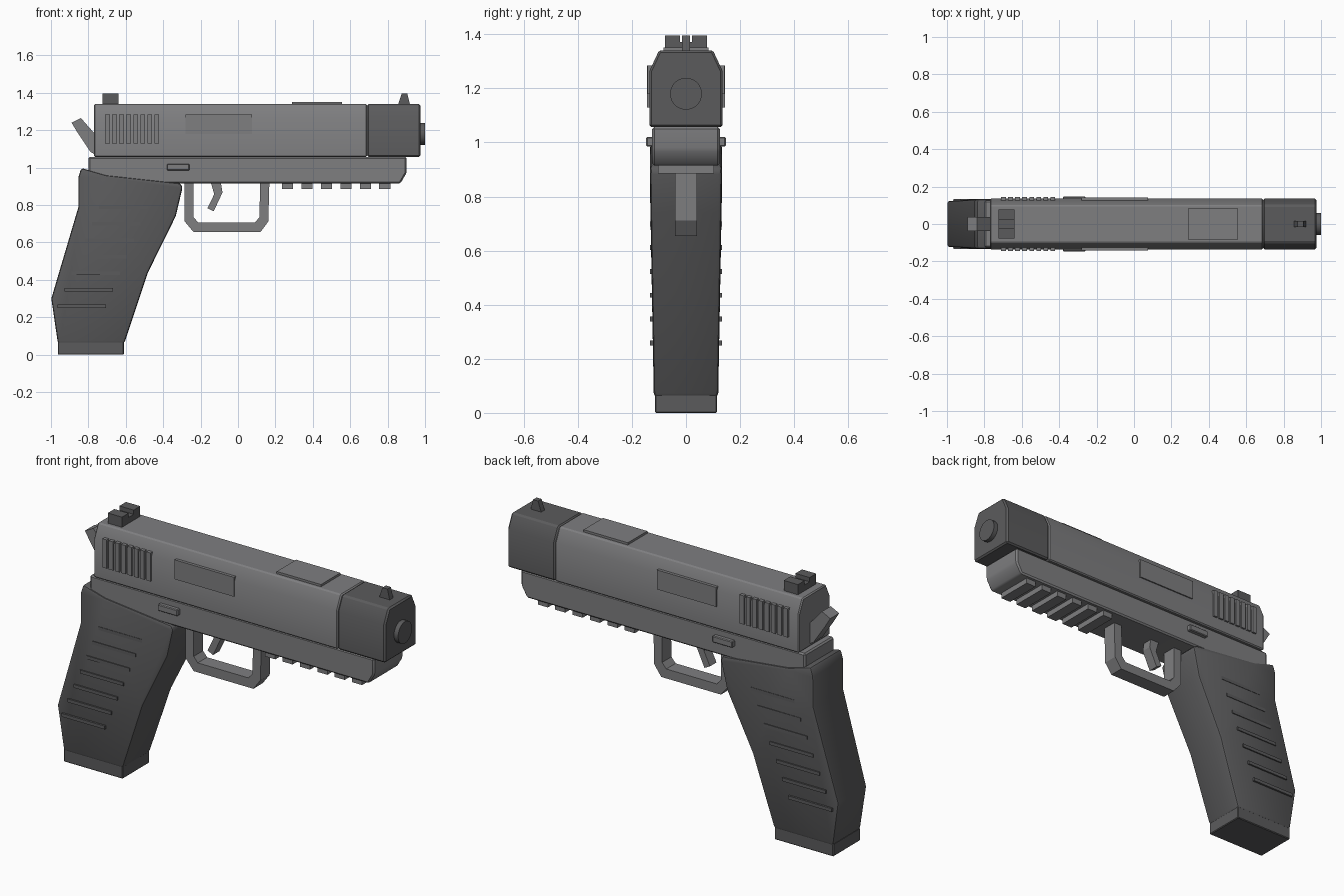
import bpy
import bmesh
import math
from mathutils import Matrix

cube = bpy.data.objects.get("Cube")
if cube:
    bpy.data.objects.remove(cube, do_unlink=True)


def material(name, value):
    mat = bpy.data.materials.new(name)
    mat.use_nodes = True
    colour = (value, value, value * 1.03, 1)
    mat.diffuse_color = colour
    mat.node_tree.nodes["Principled BSDF"].inputs["Base Color"].default_value = colour
    return mat


LIGHT = material("steel grey", 0.21)
DARK = material("dark grey", 0.105)


def finish(bm, name, mat, bevel=0, segments=1):
    """Bevel the sharp edges, shade and link the part."""
    bmesh.ops.recalc_face_normals(bm, faces=bm.faces[:])
    if bevel:
        sharp = [e for e in bm.edges if e.calc_face_angle(0) > math.radians(30)]
        bmesh.ops.bevel(bm, geom=sharp, offset=bevel, segments=segments,
                        profile=0.5, affect='EDGES', clamp_overlap=True)
    mesh = bpy.data.meshes.new(name)
    bm.to_mesh(mesh)
    bm.free()
    mesh.materials.append(mat)
    obj = bpy.data.objects.new(name, mesh)
    bpy.context.collection.objects.link(obj)
    bpy.ops.object.select_all(action='DESELECT')
    obj.select_set(True)
    bpy.context.view_layer.objects.active = obj
    bpy.ops.object.shade_smooth_by_angle(angle=math.radians(30))
    return obj


def prism(points, start, end, axis):
    """Extrude a profile: (x, z) along y, or (y, z) along x."""
    bm = bmesh.new()
    place = (lambda a, b: (a, start, b)) if axis == 'Y' else (lambda a, b: (start, a, b))
    face = bm.faces.new([bm.verts.new(place(a, b)) for a, b in points])
    grown = bmesh.ops.extrude_face_region(bm, geom=[face])["geom"]
    shift = (0, end - start, 0) if axis == 'Y' else (end - start, 0, 0)
    bmesh.ops.translate(bm, vec=shift,
                        verts=[v for v in grown if isinstance(v, bmesh.types.BMVert)])
    return bm


def side_part(name, points, half, mat, bevel=0):
    return finish(prism(points, -half, half, 'Y'), name, mat, bevel)


def box(name, x, y, z, mat, bevel=0):
    points = [(x[0], z[0]), (x[1], z[0]), (x[1], z[1]), (x[0], z[1])]
    return finish(prism(points, y[0], y[1], 'Y'), name, mat, bevel)


def both_sides(name, x, y, z, mat, bevel=0):
    box("left_" + name, x, y, z, mat, bevel)
    box("right_" + name, x, (-y[1], -y[0]), z, mat, bevel)


# Slide and front block share one chamfered section
section = [(-0.135, 1.057), (0.135, 1.057), (0.135, 1.265),
           (0.1, 1.34), (-0.1, 1.34), (-0.135, 1.265)]
finish(prism(section, -0.77, 0.69, 'X'), "slide", LIGHT, 0.006)
finish(prism(section, 0.69, 0.975, 'X'), "front_block", DARK, 0.008)

# Barrel tip
bm = bmesh.new()
bmesh.ops.create_cone(bm, cap_ends=True, segments=32, radius1=0.059, radius2=0.059, depth=0.06,
                      matrix=Matrix.Translation((0.97, 0, 1.18)) @ Matrix.Rotation(math.pi / 2, 4, 'Y'))
finish(bm, "barrel_tip", DARK)

# Slide details
for i in range(8):
    x = -0.71 + i * 0.0375
    both_sides(f"serration_{i + 1}", (x, x + 0.025), (0.1, 0.145), (1.13, 1.285), LIGHT)
both_sides("side_panel", (-0.28, 0.075), (0.1, 0.142), (1.18, 1.285), LIGHT)
box("top_panel", (0.29, 0.555), (-0.083, 0.083), (1.33, 1.352), LIGHT)

# Sights
notched = [(-0.078, 1.335), (0.078, 1.335), (0.078, 1.395), (0.022, 1.395),
           (0.022, 1.372), (-0.022, 1.372), (-0.022, 1.395), (-0.078, 1.395)]
finish(prism(notched, -0.725, -0.64, 'X'), "rear_sight", DARK)
side_part("front_sight", [(0.855, 1.335), (0.92, 1.335), (0.905, 1.395), (0.875, 1.395)],
          0.015, DARK)

# Hammer
side_part("hammer", [(-0.89, 1.24), (-0.84, 1.265), (-0.765, 1.18),
                     (-0.765, 1.07), (-0.79, 1.085), (-0.86, 1.19)], 0.038, LIGHT)

# Frame with its rail and side levers
side_part("frame", [(-0.8, 0.915), (0.868, 0.915), (0.902, 0.973), (0.902, 1.057), (-0.8, 1.057)],
          0.125, LIGHT, 0.008)
for i in range(6):
    x = 0.235 + i * 0.104
    box(f"rail_tooth_{i + 1}", (x, x + 0.06), (-0.103, 0.103), (0.885, 0.93), LIGHT)
both_sides("lever", (-0.38, -0.26), (0.1, 0.147), (0.985, 1.02), LIGHT, 0.004)

# Trigger and guard
side_part("trigger_guard", [
    (-0.285, 0.93), (-0.285, 0.712), (-0.237, 0.655), (0.12, 0.655), (0.162, 0.712), (0.168, 0.93),
    (0.118, 0.93), (0.115, 0.735), (0.09, 0.706), (-0.213, 0.706), (-0.237, 0.735), (-0.237, 0.93)],
    0.04, LIGHT)
side_part("trigger", [(-0.148, 0.93), (-0.127, 0.858), (-0.163, 0.783),
                      (-0.13, 0.766), (-0.083, 0.867), (-0.093, 0.93)], 0.028, LIGHT)

# Grip, narrowing towards the bottom
grip = prism([(-0.838, 0.998), (-0.705, 0.96), (-0.31, 0.917), (-0.296, 0.895), (-0.333, 0.74),
              (-0.483, 0.436), (-0.608, 0.06), (-0.963, 0.06), (-0.998, 0.3), (-0.853, 0.79),
              (-0.853, 0.95)], -1, 1, 'Y')
for v in grip.verts:
    v.co.y *= 0.118 + 0.015 * min(1, v.co.z / 0.85)
finish(grip, "grip", DARK, 0.018, 2)
box("grip_base", (-0.963, -0.61), (-0.115, 0.115), (0, 0.07), DARK, 0.004)

# Grip ridges climb forward
for i in range(7):
    x, z = -0.965 + i * 0.037, 0.25 + i * 0.088
    both_sides(f"grip_ridge_{i + 1}", (x, x + 0.26), (0.1, 0.133), (z, z + 0.018), DARK)
